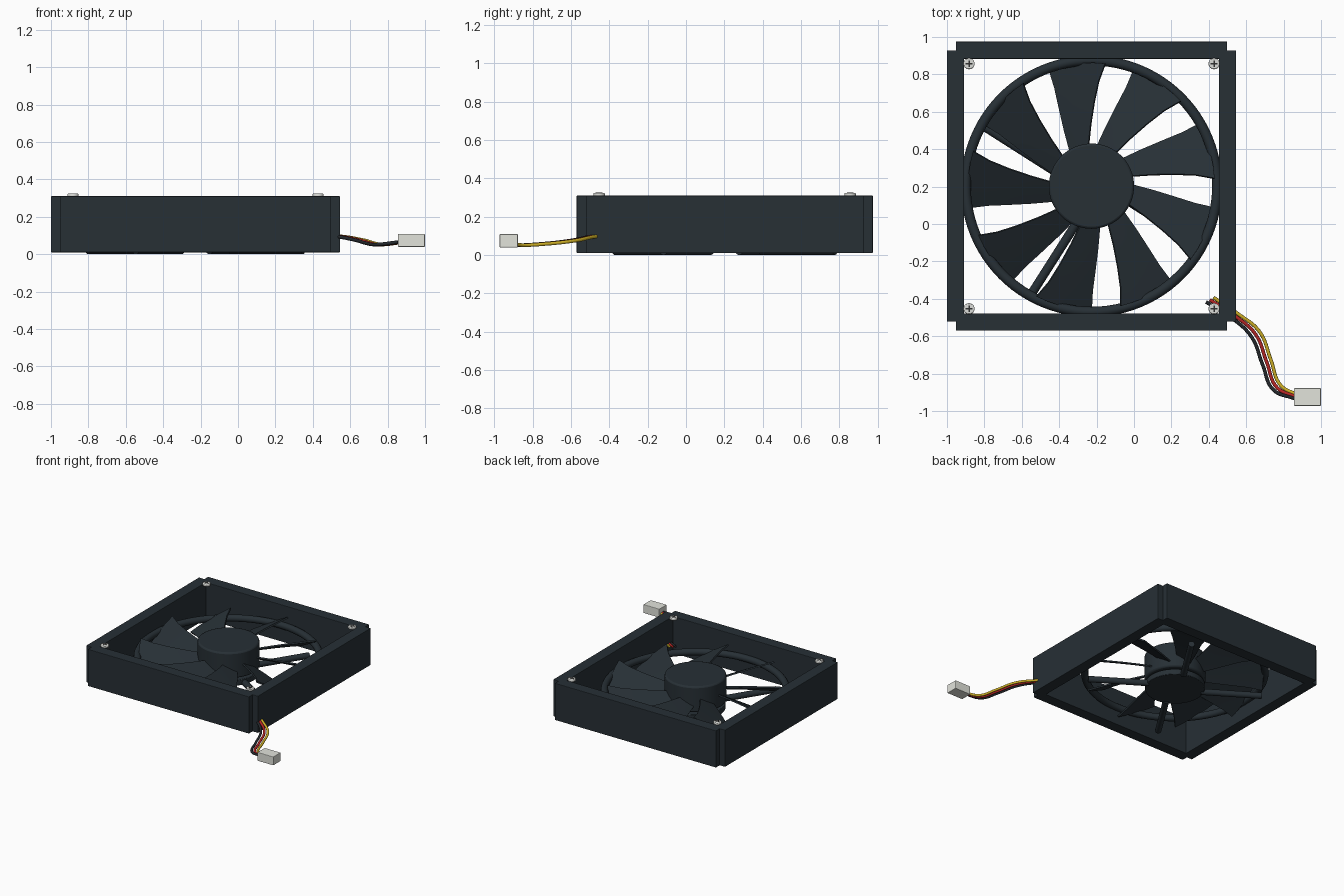
import bpy, bmesh, math
from mathutils import Vector

if "Cube" in bpy.data.objects:
    bpy.data.objects.remove(bpy.data.objects["Cube"])

CX, CY = -0.2275, 0.2025          # fan axis


def material(name, rgb):
    m = bpy.data.materials.new(name)
    m.diffuse_color = (*rgb, 1)
    m.use_nodes = True
    m.node_tree.nodes["Principled BSDF"].inputs["Base Color"].default_value = m.diffuse_color
    return m


DARK = material("dark_plastic", (0.020, 0.029, 0.036))
METAL = material("light_metal", (0.72, 0.73, 0.70))
SLOT = material("slot_grey", (0.03, 0.03, 0.03))
WHITE = material("connector_grey", (0.76, 0.77, 0.71))
BLACK = material("black_wire", (0.018, 0.022, 0.026))
RED = material("red_wire", (0.50, 0.02, 0.02))
YELLOW = material("yellow_wire", (0.66, 0.46, 0.02))


def finish(name, mat, bevel=0, smooth=False):
    ob = bpy.context.object
    ob.name = name
    ob.data.materials.append(mat)
    if smooth:
        bpy.ops.object.shade_smooth_by_angle(angle=math.radians(35))
    if bevel:
        b = ob.modifiers.new("bevel", "BEVEL")
        b.width, b.segments = bevel, 2
        b.limit_method = "ANGLE"
    return ob


def box(name, loc, size, mat, bevel=0.004):
    bpy.ops.mesh.primitive_cube_add(size=1, location=loc)
    bpy.context.object.scale = size
    bpy.ops.object.transform_apply(location=False, rotation=False, scale=True)
    return finish(name, mat, bevel)


def cylinder(name, loc, r, depth, mat, bevel=0, sides=48):
    bpy.ops.mesh.primitive_cylinder_add(vertices=sides, radius=r, depth=depth, location=loc)
    return finish(name, mat, bevel, True)


def rod(name, a, b, r, mat):
    a, b = Vector(a), Vector(b)
    bpy.ops.mesh.primitive_cylinder_add(vertices=20, radius=r, depth=(b - a).length,
                                        location=(a + b) / 2)
    bpy.context.object.rotation_euler = (b - a).to_track_quat('Z', 'Y').to_euler()
    return finish(name, mat, 0, True)


# Square frame: four walls, overlapping with notched corners
for s, side in ((-1, "a"), (1, "b")):
    box("frame_wall_x_" + side, (CX + s * 0.727, CY, 0.16), (0.092, 1.45, 0.30), DARK)
    box("frame_wall_y_" + side, (CX, CY + s * 0.727, 0.16), (1.45, 0.092, 0.30), DARK)

# Shroud ring
bpy.ops.mesh.primitive_torus_add(location=(CX, CY, 0.15), major_radius=0.672, minor_radius=0.027,
                                 major_segments=96, minor_segments=14)
finish("shroud_ring", DARK, 0, True)

# Hub, shaft and motor base
cylinder("hub", (CX, CY, 0.18), 0.228, 0.21, DARK, 0.012, 64)
cylinder("shaft", (CX, CY, 0.065), 0.08, 0.05, DARK, 0, 32)
cylinder("motor_base", (CX, CY, 0.033), 0.222, 0.046, DARK, 0.004, 64)


# Nine twisted blades: (radius, counter-clockwise edge, clockwise edge in degrees)
def blade(name, angle):
    stations = ((0.215, 25, -3), (0.33, 19, -6.5), (0.45, 15.5, -9),
                (0.56, 13.5, -11), (0.660, 13, -13.5))
    bm = bmesh.new()
    rows = []
    for r, hi, lo in stations:
        row = []
        chord = r * math.radians(hi - lo)
        for i in range(6):
            t = i / 5
            a = math.radians(angle + hi + (lo - hi) * t)
            z = 0.15 + (t - 0.5) * chord * 0.55
            row.append(bm.verts.new((r * math.cos(a), r * math.sin(a), z)))
        rows.append(row)
    for p, q in zip(rows, rows[1:]):
        for i in range(5):
            bm.faces.new((p[i], p[i + 1], q[i + 1], q[i]))
    bmesh.ops.recalc_face_normals(bm, faces=bm.faces)
    me = bpy.data.meshes.new(name)
    bm.to_mesh(me)
    bm.free()
    ob = bpy.data.objects.new(name, me)
    bpy.context.collection.objects.link(ob)
    ob.location = (CX, CY, 0)
    me.materials.append(DARK)
    for f in me.polygons:
        f.use_smooth = True
    so = ob.modifiers.new("thickness", "SOLIDIFY")
    so.thickness, so.offset = 0.012, 0
    es = ob.modifiers.new("sharp", "EDGE_SPLIT")
    es.split_angle = math.radians(40)


for k in range(9):
    blade(f"blade_{k + 1}", 97 - 40 * k)

# Four support struts under the rotor, slightly off radial
for k in range(4):
    c, s = math.cos(k * math.pi / 2), math.sin(k * math.pi / 2)
    ends = [(CX + x * c - y * s, CY + x * s + y * c, 0.024)
            for x, y in ((-0.075, -0.19), (-0.32, -0.575))]
    rod(f"strut_{k + 1}", *ends, 0.024, DARK)

# Corner screws with cross slots
for i, x in enumerate((-0.882, 0.428)):
    for j, y in enumerate((-0.453, 0.857)):
        n = f"screw_{i}{j}"
        cylinder(n, (x, y, 0.314), 0.03, 0.020, METAL, 0.005, 24)
        box(n + "_slot_a", (x, y, 0.324), (0.036, 0.008, 0.003), SLOT, 0)
        box(n + "_slot_b", (x, y, 0.324), (0.008, 0.036, 0.003), SLOT, 0)


# Three wires running through the wall to the connector
def wire(name, off, mat):
    path = ((0.405, -0.405, 0.105, 0.9), (0.54, -0.492, 0.095, 0.8), (0.65, -0.59, 0.075, 1),
            (0.71, -0.74, 0.058, 1), (0.765, -0.875, 0.052, 0.9), (0.87, -0.925, 0.065, 0.6))
    cu = bpy.data.curves.new(name, "CURVE")
    cu.dimensions = "3D"
    cu.bevel_depth, cu.bevel_resolution, cu.resolution_u = 0.0095, 3, 8
    sp = cu.splines.new("BEZIER")
    sp.bezier_points.add(len(path) - 1)
    for p, (x, y, z, w) in zip(sp.bezier_points, path):
        p.co = (x + off * w, y + off * w * 0.6, z)
        p.handle_left_type = p.handle_right_type = "AUTO"
    cu.use_fill_caps = True
    cu.materials.append(mat)
    bpy.context.collection.objects.link(bpy.data.objects.new(name, cu))


wire("wire_black", -0.022, BLACK)
wire("wire_red", 0, RED)
wire("wire_yellow", 0.022, YELLOW)

# Plug at the end of the wires
box("connector", (0.927, -0.925, 0.074), (0.144, 0.095, 0.07), WHITE, 0.004)
